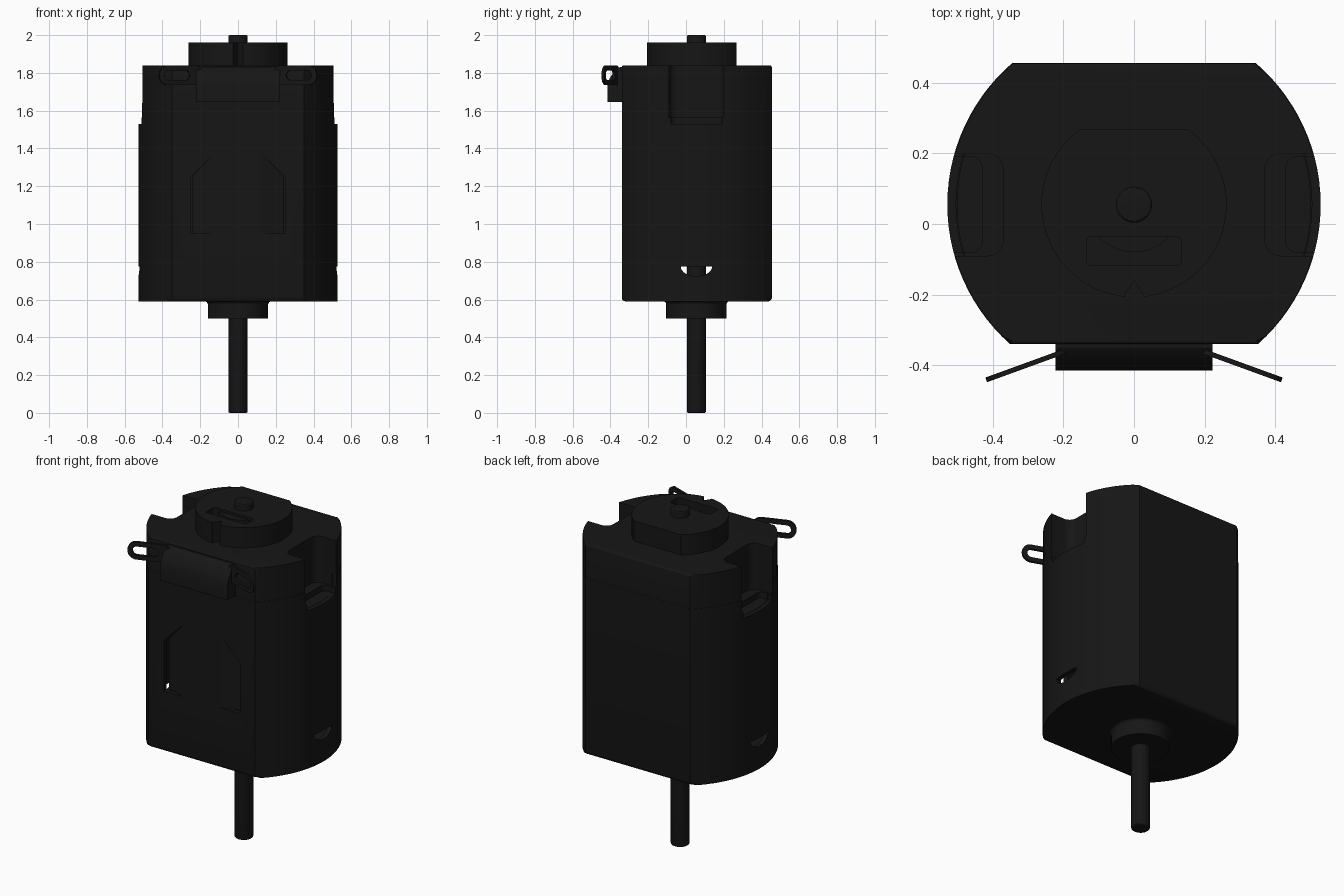
import bpy, bmesh, math
from mathutils import Matrix, Vector

if "Cube" in bpy.data.objects:
    bpy.data.objects.remove(bpy.data.objects["Cube"])

CY = 0.055          # y of the shaft axis
WALL = 0.025
R = 0.528
UP = Matrix.Identity(4)
FRONT = Matrix(((1, 0, 0, 0), (0, 0, -1, 0), (0, 1, 0, 0), (0, 0, 0, 1)))   # u=x, v=z, w=-y
SIDE = Matrix(((0, 0, 1, 0), (1, 0, 0, 0), (0, 1, 0, 0), (0, 0, 0, 1)))     # u=y, v=z, w=x

black = bpy.data.materials.new("black")
black.diffuse_color = (0.008, 0.008, 0.008, 1)
black.use_nodes = True
black.node_tree.nodes["Principled BSDF"].inputs["Base Color"].default_value = black.diffuse_color


def prism(name, pts, w0, w1, mat=UP, bevel_low=0, bevel_high=0):
    bm = bmesh.new()
    low = [bm.verts.new((u, v, w0)) for u, v in pts]
    high = [bm.verts.new((u, v, w1)) for u, v in pts]
    bottom, top = bm.faces.new(low[::-1]), bm.faces.new(high)
    n = len(pts)
    for i in range(n):
        j = (i + 1) % n
        bm.faces.new((low[i], low[j], high[j], high[i]))
    edges_low, edges_high = list(bottom.edges), list(top.edges)
    for edges, size in ((edges_low, bevel_low), (edges_high, bevel_high)):
        if size:
            bmesh.ops.bevel(bm, geom=edges, offset=size, segments=3, profile=0.5, affect='EDGES')
    bm.transform(mat)
    bmesh.ops.recalc_face_normals(bm, faces=bm.faces)
    mesh = bpy.data.meshes.new(name)
    bm.to_mesh(mesh)
    bm.free()
    mesh.materials.append(black)
    ob = bpy.data.objects.new(name, mesh)
    bpy.context.collection.objects.link(ob)
    return ob


def cut(ob, *cutters):
    for c in cutters:
        m = ob.modifiers.new("cut", 'BOOLEAN')
        m.operation, m.solver, m.object = 'DIFFERENCE', 'EXACT', c
        bpy.context.view_layer.objects.active = ob
        bpy.ops.object.modifier_apply(modifier=m.name)


def circle(r, n=40, cx=0, cy=CY):
    return [(cx + r * math.cos(2 * math.pi * i / n), cy + r * math.sin(2 * math.pi * i / n)) for i in range(n)]


def flatted(r, y0, y1, n=28):
    """Circle around the shaft cut by flats at y0 and y1."""
    a0 = math.asin(max(-1, (y0 - CY) / r)) if y0 > CY - r else -math.pi / 2 + 0.04
    a1 = math.asin((y1 - CY) / r)
    right = [(r * math.cos(a), CY + r * math.sin(a)) for a in (a0 + (a1 - a0) * i / n for i in range(n + 1))]
    return right + [(-x, y) for x, y in reversed(right)]


def rounded(x0, x1, y0, y1, r, n=6):
    pts = []
    for k, (cx, cy) in enumerate(((x1 - r, y1 - r), (x0 + r, y1 - r), (x0 + r, y0 + r), (x1 - r, y0 + r))):
        for i in range(n + 1):
            a = math.pi / 2 * (k + i / n)
            pts.append((cx + r * math.cos(a), cy + r * math.sin(a)))
    return pts


# Metal can, moulded end cap and the plug reaching into the can
can = prism("can", flatted(R, -0.34, 0.455), 0.59, 1.64, bevel_low=0.02)
inside = flatted(R - WALL, -0.34 + WALL, 0.455 - WALL)
can_space = prism("can_space_cutter", inside, 0.59 + WALL, 1.8)
cut(can, can_space)
cap = prism("end_cap", flatted(R - 0.002, -0.339, 0.454), 1.64, 1.84, bevel_high=0.008)
plug = prism("cap_plug", flatted(R - WALL - 0.002, -0.313, 0.428), 1.49, 1.65)
helpers = [can_space]

# Side notches, cooling holes and front flap openings
flap = [(0, 0.95), (0.13, 0.95), (0.13, 1.25), (0, 1.38)]
for s, side in ((1, "right"), (-1, "left")):
    upper = prism("notch_cutter", [(s * x, y) for x, y in rounded(0.37, 0.7, -0.09, 0.2, 0.045)], 1.565, 2)
    lower = prism("notch_floor_cutter", [(s * x, y) for x, y in rounded(0.43, 0.7, -0.08, 0.19, 0.03)], 1.53, 1.7)
    cut(can, upper, lower)
    cut(cap, upper)
    cut(plug, upper, lower)
    half = [(CY + 0.083 * math.cos(a), 0.775 + 0.052 * math.sin(a))
            for a in (math.pi + math.pi * i / 16 for i in range(17))]
    hole = prism("side_hole_cutter", half, 0.4 * s, 0.7 * s, SIDE)
    opening = prism("flap_cutter", [(s * (0.12 + u), v) for u, v in flap], 0.25, 0.45, FRONT)
    cut(can, hole, opening)
    helpers += [upper, lower, hole, opening]
    # Flap bent inwards from its hinge
    turn = Matrix.Translation((s * 0.12, -0.34, 0)) @ Matrix.Rotation(s * math.radians(18), 4, 'Z')
    prism(side + "_flap", [(s * u, v) for u, v in flap], -WALL, 0, turn @ FRONT)

    # Terminal loop
    loop = prism(side + "_terminal", [(s * u, v) for u, v in rounded(-0.03, 0.216, 1.735, 1.84, 0.05, 8)],
                 -0.007, 0.007,
                 Matrix.Translation((s * 0.215, -0.367, 0)) @ Matrix.Rotation(-s * math.radians(20), 4, 'Z') @ FRONT)
    slot = prism("terminal_slot_cutter", [(s * u, v) for u, v in rounded(0.045, 0.188, 1.762, 1.813, 0.0253, 8)],
                 -0.05, 0.05,
                 Matrix.Translation((s * 0.215, -0.367, 0)) @ Matrix.Rotation(-s * math.radians(20), 4, 'Z') @ FRONT)
    cut(loop, slot)
    helpers.append(slot)

# Terminal block on the front
prism("terminal_block", [(-0.33, 1.645), (-0.415, 1.645), (-0.415, 1.74), (-0.405, 1.77),
                         (-0.375, 1.815), (-0.35, 1.83), (-0.33, 1.83)], -0.222, 0.222, SIDE)

# Rear bearing boss with a flat, a front gap and a window
boss = prism("rear_boss", flatted(0.262, -1, 0.267), 1.835, 1.96)
gap = prism("boss_gap_cutter", [(-0.026, -0.3), (0.026, -0.3), (0.026, -0.2), (0, -0.16), (-0.026, -0.2)], 1.84, 2.1)
window = prism("boss_window_cutter", rounded(-0.133, 0.133, -0.117, -0.036, 0.012), 1.87, 2.1)
cut(boss, gap, window)
helpers += [gap, window]
prism("bearing_hub", circle(0.135, 48), 1.85, 1.945)

# Front bearing collar with a filleted root
prism("front_collar", circle(0.16), 0.5, 0.6)
fillet = bpy.data.meshes.new("collar_fillet")
bm = bmesh.new()
rings = []
for i in range(5):
    a = math.pi / 2 * i / 4
    r, z = 0.159 + 0.02 * (1 - math.cos(a)), 0.572 + 0.02 * math.sin(a)
    rings.append([bm.verts.new((x, y, z)) for x, y in circle(r)])
for lo, hi in zip(rings, rings[1:]):
    for i in range(40):
        j = (i + 1) % 40
        bm.faces.new((lo[i], lo[j], hi[j], hi[i]))
bm.to_mesh(fillet)
bm.free()
fillet.materials.append(black)
bpy.context.collection.objects.link(bpy.data.objects.new("collar_fillet", fillet))

# Shaft through the whole motor
prism("shaft", circle(0.051, 32), 0, 2, bevel_low=0.008, bevel_high=0.008)

# Remove cutters, then smooth the curved faces
for h in helpers:
    bpy.data.objects.remove(h)
bpy.ops.object.select_all(action='DESELECT')
for ob in bpy.context.scene.objects:
    ob.select_set(True)
    bpy.context.view_layer.objects.active = ob
bpy.ops.object.shade_smooth_by_angle(angle=math.radians(30))
